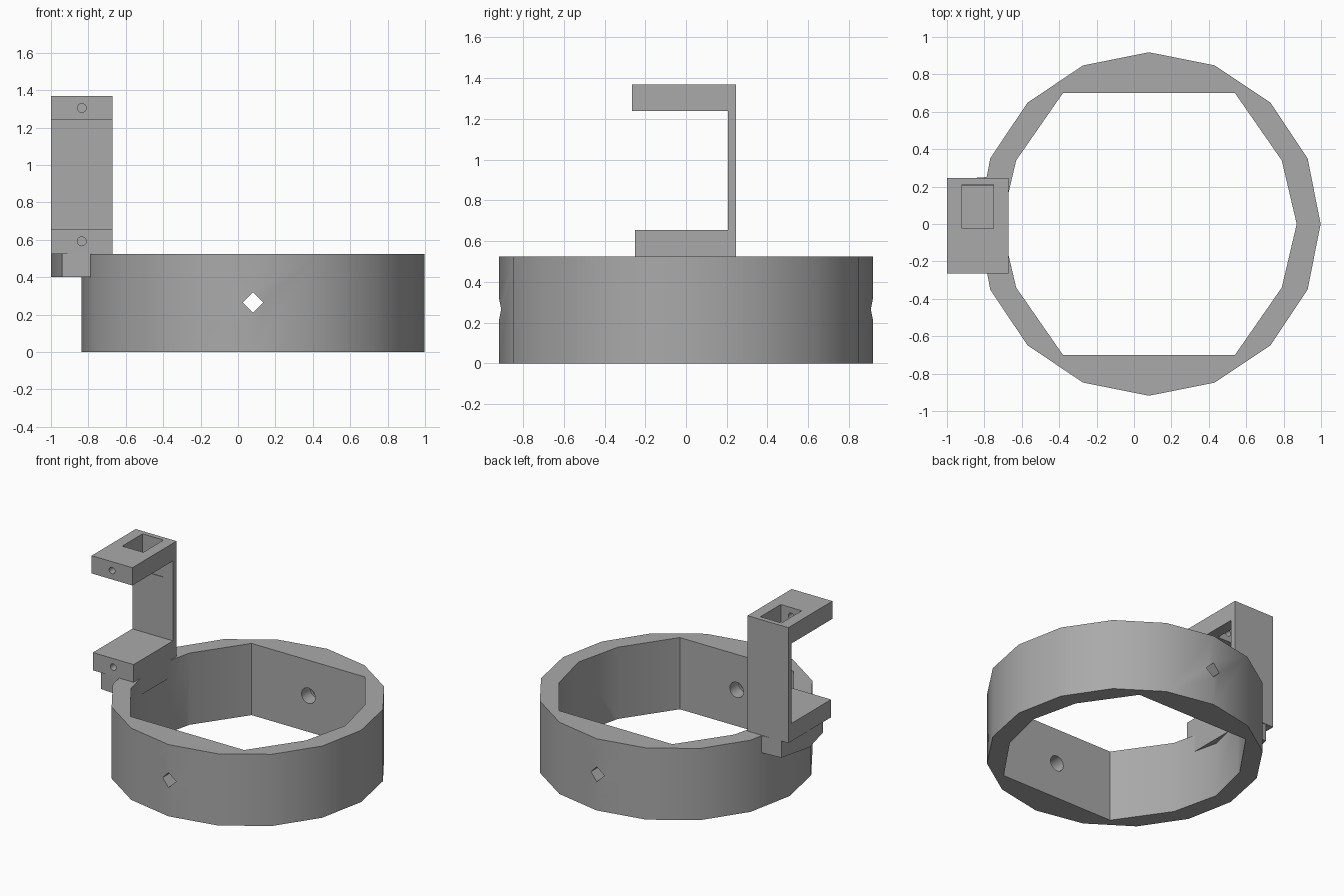
import bpy
import bmesh
from math import cos, sin, pi, radians
from mathutils import Matrix, Vector

if "Cube" in bpy.data.objects:
    bpy.data.objects.remove(bpy.data.objects["Cube"], do_unlink=True)

CX = 0.08          # ring axis
RING_TOP = 0.525
ARM_X = (-1.0, -0.67)

grey = bpy.data.materials.new("plain_grey")
grey.use_nodes = True
GREY = (0.4, 0.4, 0.4, 1)
grey.diffuse_color = GREY
grey.node_tree.nodes["Principled BSDF"].inputs["Base Color"].default_value = GREY


def make_object(name, bm):
    bmesh.ops.recalc_face_normals(bm, faces=bm.faces[:])
    mesh = bpy.data.meshes.new(name)
    bm.to_mesh(mesh)
    bm.free()
    mesh.materials.append(grey)
    obj = bpy.data.objects.new(name, mesh)
    bpy.context.collection.objects.link(obj)
    return obj


def prism(name, outline, start, depth):
    """Extrude a closed outline of 3D points built from its plane."""
    bm = bmesh.new()
    face = bm.faces.new([bm.verts.new(Vector(p) + Vector(start)) for p in outline])
    new = bmesh.ops.extrude_face_region(bm, geom=[face])["geom"]
    verts = [g for g in new if isinstance(g, bmesh.types.BMVert)]
    bmesh.ops.translate(bm, verts=verts, vec=depth)
    return make_object(name, bm)


def box(name, xs, ys, zs):
    outline = [(xs[0], ys[0], 0), (xs[1], ys[0], 0), (xs[1], ys[1], 0), (xs[0], ys[1], 0)]
    return prism(name, outline, (0, 0, zs[0]), (0, 0, zs[1] - zs[0]))


def y_hole(x, z, radius, ys, sides):
    """Cutter running along y, with a corner at the top."""
    outline = [(radius * sin(2 * pi * i / sides), 0, radius * cos(2 * pi * i / sides))
               for i in range(sides)]
    return prism("hole_cutter", outline, (x, ys[0], z), (0, ys[1] - ys[0], 0))


def cut(obj, cutters):
    for c in cutters:
        c.hide_render = True
        mod = obj.modifiers.new("cut", 'BOOLEAN')
        mod.operation = 'DIFFERENCE'
        mod.solver = 'EXACT'
        mod.object = c
    graph = bpy.context.evaluated_depsgraph_get()
    mesh = bpy.data.meshes.new_from_object(obj.evaluated_get(graph))
    obj.modifiers.clear()
    obj.data = mesh
    for c in cutters:
        bpy.data.objects.remove(c, do_unlink=True)


# Ring: sixteen-sided outside, ten-sided inside with two long flats
outer = [(0.918 * cos(2 * pi * i / 16), 0.918 * sin(2 * pi * i / 16), 0) for i in range(16)]
quarter = [(0.71, 0.34), (0.46, 0.70)]
half = [(0.79, 0)] + quarter + [(-x, y) for x, y in reversed(quarter)]
inner = [(x, y, 0) for x, y in half] + [(-x, -y, 0) for x, y in half]
ring = prism("ring", outer, (CX, 0, 0), (0, 0, RING_TOP))
bore = prism("bore_cutter", inner, (CX, 0, -0.1), (0, 0, 1))
cut(ring, [bore,
           y_hole(CX, 0.265, 0.055, (-1, 1), 4),
           y_hole(CX, 0.265, 0.056, (-0.8, 0.8), 20)])

# Support block under the bracket
shape = [(-0.67, -0.25, 0), (-0.67, 0.25, 0), (-0.80, 0.25, 0), (-0.94, 0.24, 0),
         (-1.0, 0, 0), (-0.94, -0.24, 0), (-0.80, -0.25, 0)]
support = prism("support_block", shape, (0, 0, 0.4), (0, 0, RING_TOP - 0.4))

# C-shaped bracket drawn as a side profile
profile = [(-0.25, RING_TOP), (0.245, RING_TOP), (0.245, 1.37), (-0.265, 1.37),
           (-0.265, 1.24), (0.205, 1.24), (0.205, 0.655), (-0.25, 0.655)]
bracket = prism("bracket", [(0, y, z) for y, z in profile],
                (ARM_X[0], 0, 0), (ARM_X[1] - ARM_X[0], 0, 0))
cut(bracket, [box("socket_cutter", (-0.92, -0.75), (-0.025, 0.21), (1.1, 1.5)),
              y_hole(-0.835, 1.305, 0.024, (-0.4, 0.0), 16),
              y_hole(-0.835, 0.592, 0.024, (-0.4, 0.0), 16)])

# Smooth the gentle corners, keep the rest sharp
for obj in (ring, support, bracket):
    bpy.ops.object.select_all(action='DESELECT')
    obj.select_set(True)
    bpy.context.view_layer.objects.active = obj
    bpy.ops.object.shade_smooth_by_angle(angle=radians(30))
